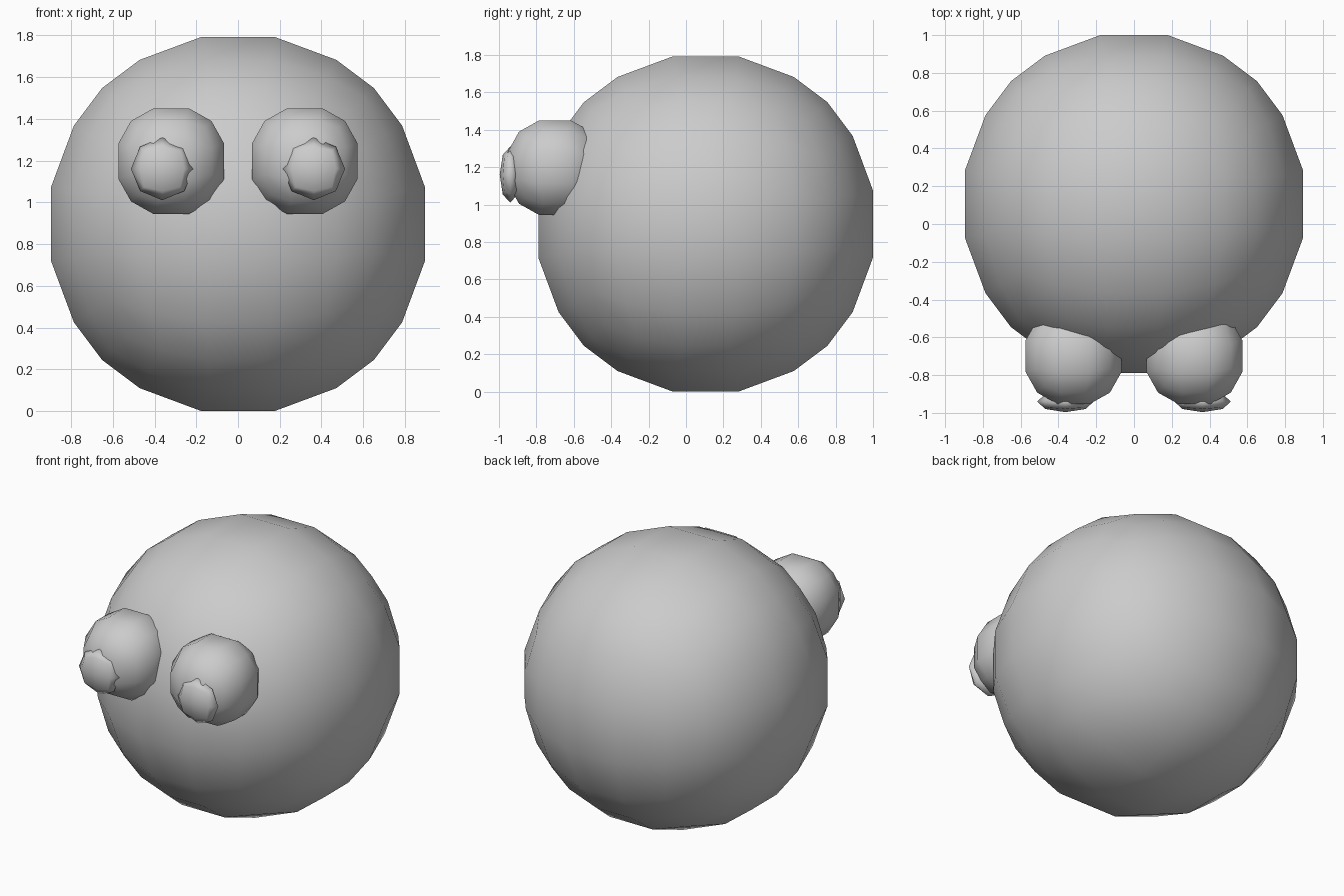
import bpy
import bmesh
from mathutils import Vector

default_cube = bpy.data.objects.get("Cube")
if default_cube:
    bpy.data.objects.remove(default_cube, do_unlink=True)

# One matte grey for every part
grey = bpy.data.materials.new("light grey")
grey.use_nodes = True
grey.diffuse_color = (0.6, 0.6, 0.6, 1)
grey.node_tree.nodes["Principled BSDF"].inputs["Base Color"].default_value = (0.6, 0.6, 0.6, 1)


def round_cube(name, centre, radii, divisions):
    """Smooth ball made from an evenly divided cube pushed out to an ellipsoid."""
    bm = bmesh.new()
    bmesh.ops.create_cube(bm, size=2)
    bmesh.ops.subdivide_edges(bm, edges=bm.edges[:], cuts=divisions - 1, use_grid_fill=True)
    for vert in bm.verts:
        vert.co = vert.co.normalized() * Vector(radii)
    for face in bm.faces:
        face.smooth = True
    mesh = bpy.data.meshes.new(name)
    bm.to_mesh(mesh)
    bm.free()
    mesh.materials.append(grey)
    ball = bpy.data.objects.new(name, mesh)
    ball.location = centre
    bpy.context.collection.objects.link(ball)
    return ball


# Body
round_cube("body", (0, 0.105, 0.896), (0.93, 0.93, 0.93), 5)

# Eyes and flattened pupils, mirrored left and right
for side, sign in (("left", 1), ("right", -1)):
    round_cube(side + "_eye", (sign * 0.32, -0.70, 1.197), (0.28, 0.28, 0.28), 3)
    round_cube(side + "_pupil", (sign * 0.363, -0.94, 1.16), (0.15, 0.056, 0.15), 2)
